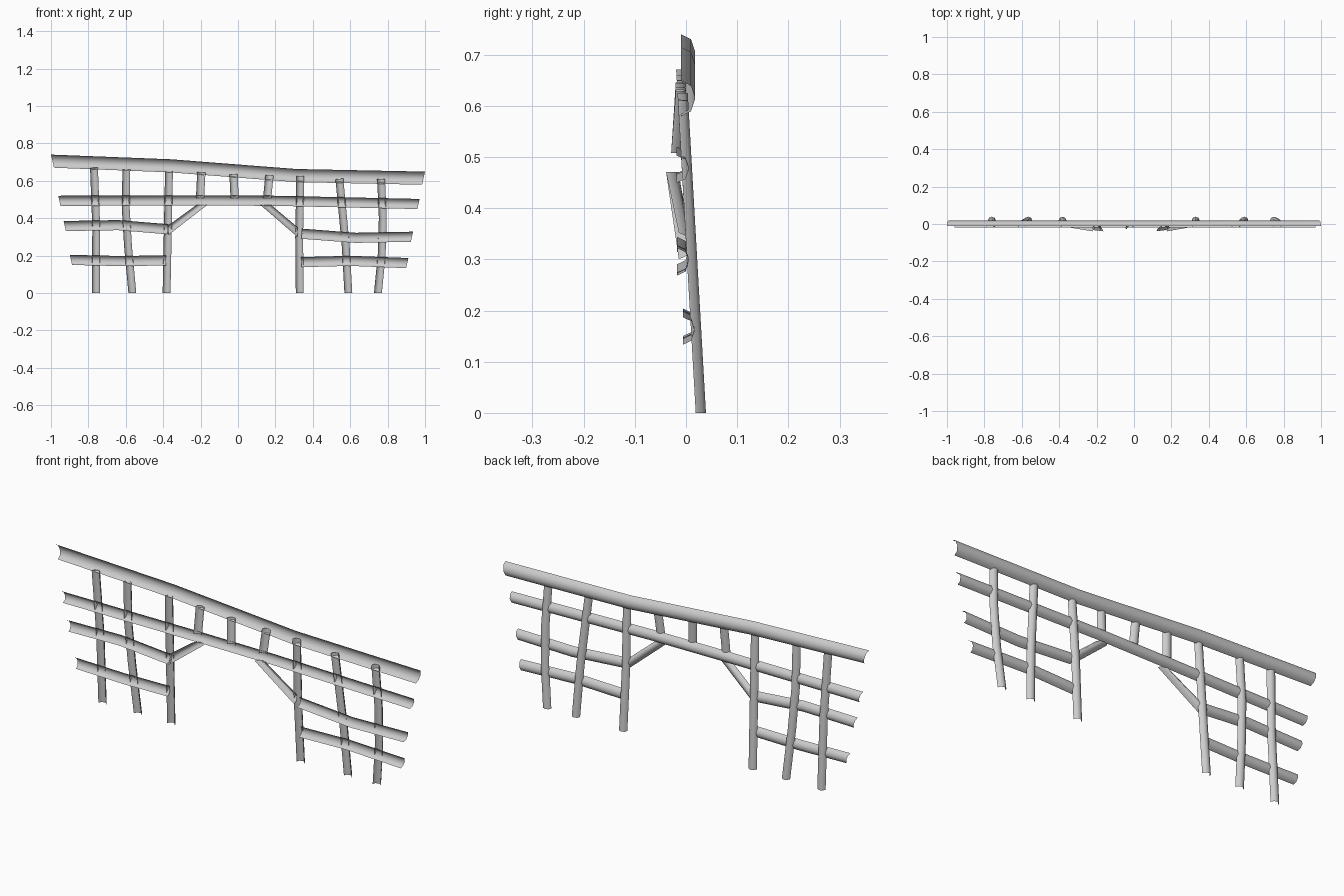
import bpy, bmesh, math
from mathutils import Vector

if "Cube" in bpy.data.objects:
    bpy.data.objects.remove(bpy.data.objects["Cube"])

SEG = 4  # facets around each half-round log


def half_log(name, path, r, depth, start=None, end=None):
    """Open half-round log along (x, y, z) points; hollow side faces -y.
    start / end optionally give the cross-axis (x, z) of the end cuts."""
    pts = [Vector(p) for p in path]
    bm = bmesh.new()
    rings = []
    for i, p in enumerate(pts):
        t = pts[min(i + 1, len(pts) - 1)] - pts[max(i - 1, 0)]
        side = Vector((-t.z, 0, t.x)).normalized() * r
        cut = start if i == 0 else end if i == len(pts) - 1 else None
        if cut:
            c = Vector((cut[0], 0, cut[1]))
            side = c if c.dot(side) > 0 else -c
        ring = []
        for k in range(SEG + 1):
            a = math.pi * (k / SEG - 0.5)
            ring.append(bm.verts.new(p + side * math.sin(a) + Vector((0, depth * math.cos(a), 0))))
        rings.append(ring)
    for a, b in zip(rings, rings[1:]):
        for k in range(SEG):
            bm.faces.new((a[k], a[k + 1], b[k + 1], b[k]))
    bm.normal_update()
    if sum(f.normal.y * f.calc_area() for f in bm.faces) < 0:
        bmesh.ops.reverse_faces(bm, faces=bm.faces[:])
    for f in bm.faces:
        f.smooth = True
    me = bpy.data.meshes.new(name)
    bm.to_mesh(me)
    bm.free()
    ob = bpy.data.objects.new(name, me)
    bpy.context.collection.objects.link(ob)
    return ob


# Full-height posts, leaning forward towards the top
posts = [
    [(-.76, 0), (-.758, .35), (-.77, .67)],
    [(-.565, 0), (-.588, .25), (-.600, .45), (-.597, .66)],
    [(-.382, 0), (-.376, .3), (-.369, .65)],
    [(.330, 0), (.327, .3), (.333, .625)],
    [(.590, 0), (.576, .25), (.562, .4), (.542, .61)],
    [(.748, 0), (.768, .2), (.774, .4), (.765, .61)],
]
for i, pts in enumerate(posts):
    half_log(f"post_{i + 1}", [(x, .019 - .057 * z, z) for x, z in pts], .021, .020,
             start=(.021, 0))

# Rails: name, y of the open edge, radius, depth, skewed outer ends, (x, z) path
rails = [
    ("top_rail", -.010, .035, .028, "both",
     [(-.992, .705), (-.36, .680), (.31, .628), (.992, .614)]),
    ("long_rail", -.019, .027, .025, "both",
     [(-.955, .493), (-.2, .495), (.2, .493), (.965, .476)]),
    ("left_middle_rail", -.018, .027, .024, "left",
     [(-.926, .358), (-.64, .363), (-.375, .341)]),
    ("left_lower_rail", -.006, .027, .023, "left",
     [(-.893, .177), (-.63, .171), (-.385, .174)]),
    ("right_middle_rail", -.018, .027, .024, "right",
     [(.340, .317), (.63, .295), (.930, .301)]),
    ("right_lower_rail", -.006, .027, .023, "right",
     [(.338, .165), (.60, .172), (.905, .160)]),
]
for name, y, r, d, skew, pts in rails:
    half_log(name, [(x, y, z) for x, z in pts], r, d,
             start=(-r * .22, r) if skew in ("both", "left") else None,
             end=(r * .22, r) if skew in ("both", "right") else None)

# Short struts between the long rail and the top rail
for i, (x0, x1, z1) in enumerate([(-.203, -.196, .645), (-.018, -.024, .635), (.156, .168, .630)]):
    half_log(f"short_strut_{i + 1}", [(x0, -.029, .508), (x1, -.020, z1)], .022, .020,
             start=(.022, 0))

# Diagonal braces with level top cuts and upright bottom cuts
for name, x0, z0, x1 in [("left_brace", -.372, .336, -.193), ("right_brace", .318, .326, .148)]:
    half_log(name, [(x0, -.014, z0), (x1, -.039, .471)], .020, .024,
             start=(0, .026), end=(.029, 0))
